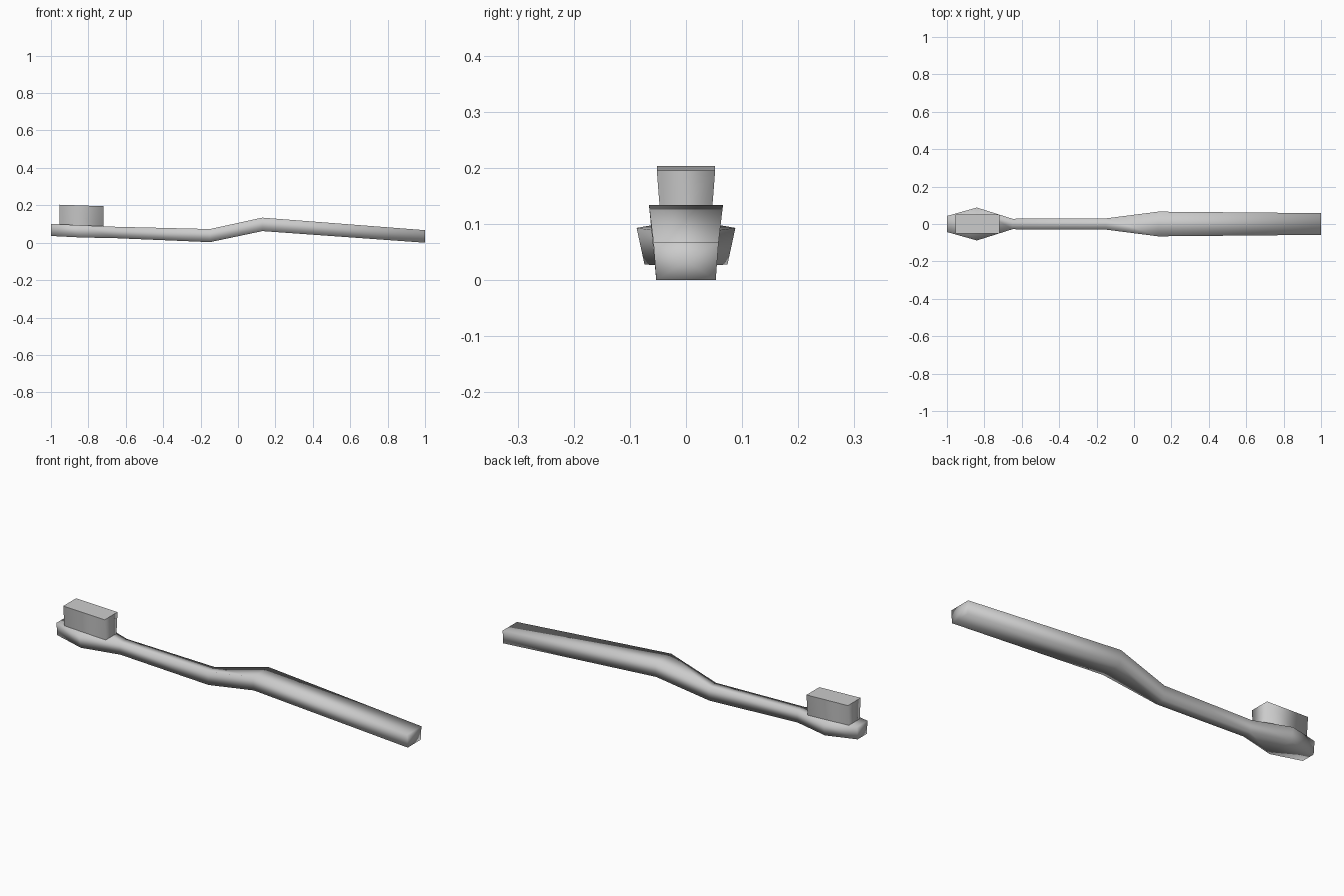
import bpy
import bmesh

cube = bpy.data.objects.get("Cube")
if cube:
    bpy.data.objects.remove(cube, do_unlink=True)

# One plain grey for the whole brush
GREY = (0.6, 0.6, 0.6, 1.0)
grey = bpy.data.materials.new("plain grey")
grey.use_nodes = True
grey.diffuse_color = GREY
shader = next(n for n in grey.node_tree.nodes if n.type == "BSDF_PRINCIPLED")
shader.inputs["Base Color"].default_value = GREY


def loft(name, sections, sharp_top=False):
    """Skin four-sided sections: (x, bottom z, top z, bottom half width, top half width)."""
    bm = bmesh.new()
    rings = []
    for x, low, high, w_low, w_high in sections:
        corners = [(-w_low, low), (w_low, low), (w_high, high), (-w_high, high)]
        rings.append([bm.verts.new((x, y, z)) for y, z in corners])
    for a, b in zip(rings, rings[1:]):
        for i in range(4):
            j = (i + 1) % 4
            bm.faces.new((a[i], a[j], b[j], b[i]))
    caps = [bm.faces.new(rings[0]), bm.faces.new(rings[-1])]
    if not sharp_top:
        bmesh.ops.poke(bm, faces=caps)
    bmesh.ops.recalc_face_normals(bm, faces=bm.faces)
    for face in bm.faces:
        face.smooth = True
        if sharp_top and abs(face.normal.z) > 0.8:
            for edge in face.edges:
                edge.smooth = False
    mesh = bpy.data.meshes.new(name)
    bm.to_mesh(mesh)
    bm.free()
    mesh.materials.append(grey)
    obj = bpy.data.objects.new(name, mesh)
    bpy.context.collection.objects.link(obj)
    return obj


# Handle: flared head, thin neck, raised bend and long grip
loft("brush_handle", [
    (-1.0, 0.036, 0.101, 0.037, 0.043),
    (-0.84, 0.028, 0.093, 0.074, 0.088),
    (-0.65, 0.024, 0.085, 0.024, 0.028),
    (-0.15, 0.003, 0.073, 0.025, 0.030),
    (0.13, 0.062, 0.134, 0.057, 0.066),
    (1.0, 0.0, 0.067, 0.053, 0.058),
])

# Bristle block, tilted with the head and wider at the top
loft("bristles", [
    (-0.955, 0.09, 0.203, 0.043, 0.052),
    (-0.72, 0.08, 0.195, 0.043, 0.052),
], sharp_top=True)
